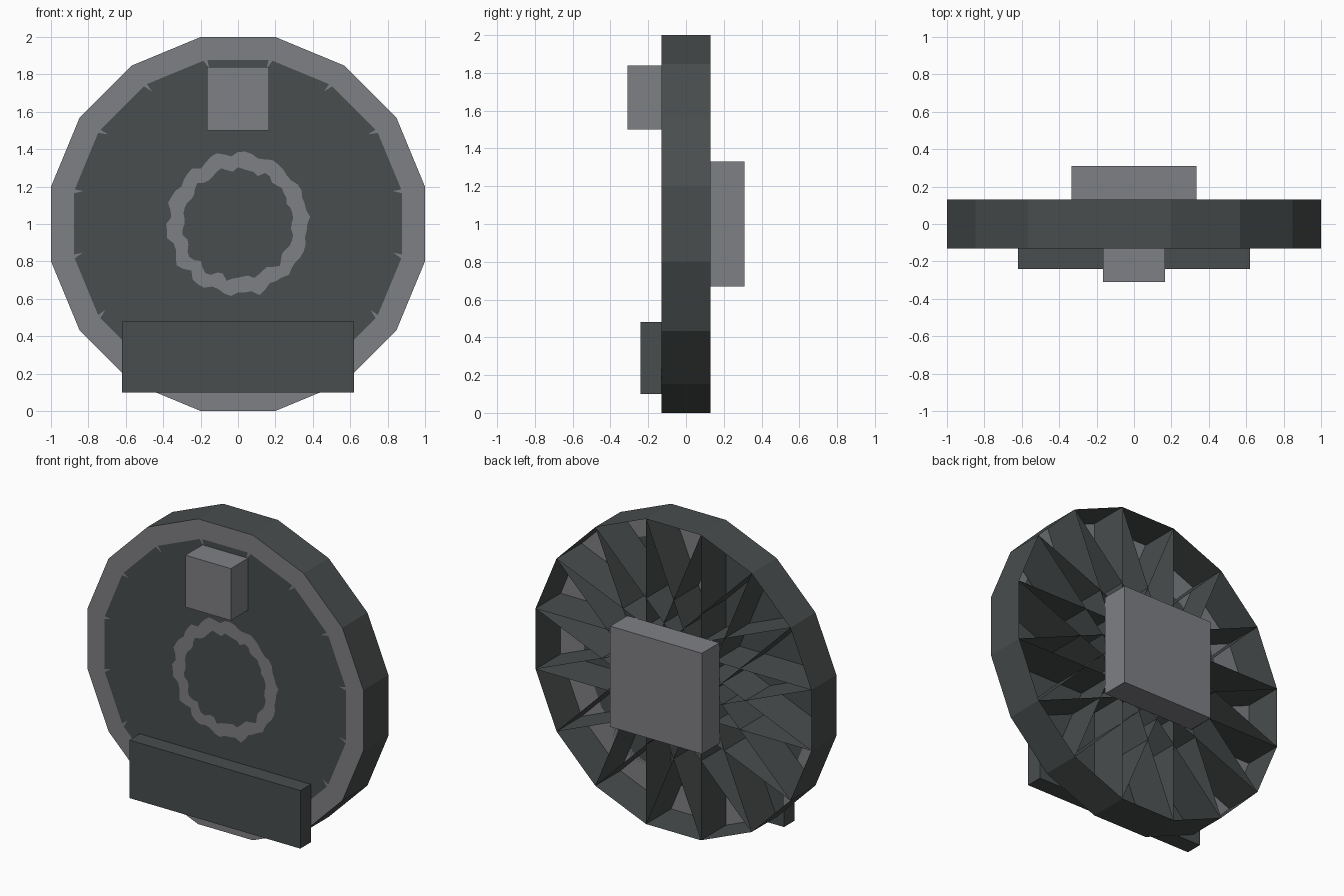
import bpy, bmesh, math, random
from mathutils import Vector

old = bpy.data.objects.get("Cube")
if old:
    bpy.data.objects.remove(old, do_unlink=True)

SIDES = 16
STEP = 2 * math.pi / SIDES
CORNER_R = 1 / math.cos(STEP / 2)
DISC_R = 0.877 * CORNER_R
FRONT, BACK = -0.13, 0.13
DISC_Y = FRONT - 0.002
PLATE_Y = FRONT - 0.004


def material(name, rgb):
    m = bpy.data.materials.new(name)
    m.use_nodes = True
    m.diffuse_color = (*rgb, 1)
    m.node_tree.nodes["Principled BSDF"].inputs["Base Color"].default_value = (*rgb, 1)
    return m


DARK = material("dark slate", (0.066, 0.075, 0.075))
GREY = material("mid grey", (0.212, 0.216, 0.234))


def finish(name, bm, mat):
    bmesh.ops.recalc_face_normals(bm, faces=bm.faces)
    mesh = bpy.data.meshes.new(name)
    bm.to_mesh(mesh)
    bm.free()
    mesh.materials.append(mat)
    ob = bpy.data.objects.new(name, mesh)
    bpy.context.collection.objects.link(ob)


def polar(r, a, y):
    return Vector((r * math.cos(a), y, 1 + r * math.sin(a)))


def corner(i, r, y):
    return polar(r, (i + 0.5) * STEP, y)


def ring_points(r, y):
    return [corner(i, r, y) for i in range(SIDES)]


def loft(name, loops, mat, closed=False):
    """Skin a list of point loops; closed joins the last loop to the first."""
    bm = bmesh.new()
    rows = [[bm.verts.new(p) for p in loop] for loop in loops]
    pairs = list(zip(rows, rows[1:])) + ([(rows[-1], rows[0])] if closed else [])
    for a, b in pairs:
        for i in range(len(a)):
            j = (i + 1) % len(a)
            bm.faces.new((a[i], a[j], b[j], b[i]))
    finish(name, bm, mat)


def faces(name, polygons, mat):
    bm = bmesh.new()
    for points in polygons:
        bm.faces.new([bm.verts.new(p) for p in points])
    finish(name, bm, mat)


def box(name, x, y0, y1, z0, z1, mat):
    bm = bmesh.new()
    bmesh.ops.create_cube(bm, size=1)
    for v in bm.verts:
        v.co = Vector((v.co.x * 2 * x, (y0 + y1) / 2 + v.co.y * (y1 - y0),
                       (z0 + z1) / 2 + v.co.z * (z1 - z0)))
    finish(name, bm, mat)


# Outer wall, grey front border and dark front disc
loft("rim_wall", [ring_points(CORNER_R, FRONT), ring_points(CORNER_R, BACK)], DARK)
loft("front_border", [ring_points(0.83 * CORNER_R, FRONT), ring_points(CORNER_R, FRONT)], GREY)
faces("front_disc", [ring_points(DISC_R, DISC_Y)], DARK)

# Upright walls across the open back, joining each rim corner to two far corners
faces("cross_walls", [
    (corner(i, CORNER_R, FRONT), corner(i + 7, CORNER_R, FRONT),
     corner(i + 7, CORNER_R, BACK), corner(i, CORNER_R, BACK))
    for i in range(SIDES)], DARK)

# Small grey nicks at the corners of the disc
nicks = []
for i in range(SIDES):
    a = (i + 0.5) * STEP
    lean = math.copysign(0.014, math.cos(a))
    nicks.append((polar(DISC_R, a - 0.012, PLATE_Y), polar(DISC_R, a + 0.012, PLATE_Y),
                  polar(DISC_R - 0.05, a + lean, PLATE_Y)))
faces("disc_nicks", nicks, GREY)

# Ragged grey ring on the disc
random.seed(4)
COUNT = 64
outer, inner = [], []
for i in range(COUNT):
    a = i * 2 * math.pi / COUNT
    wave = 0.014 * math.sin(14 * a)
    outer.append(polar(0.376 + wave + random.uniform(-0.01, 0.01), a, PLATE_Y))
    inner.append(polar(0.295 + wave * 0.7 + random.uniform(-0.012, 0.012), a, PLATE_Y))
loft("ragged_ring", [inner, outer], GREY)

# Blocks on the front and back
box("top_block", 0.165, -0.31, FRONT, 1.5, 1.84, GREY)
box("bottom_plate", 0.62, -0.24, FRONT, 0.1, 0.48, DARK)
box("back_mount", 0.333, BACK, 0.31, 0.67, 1.33, GREY)
